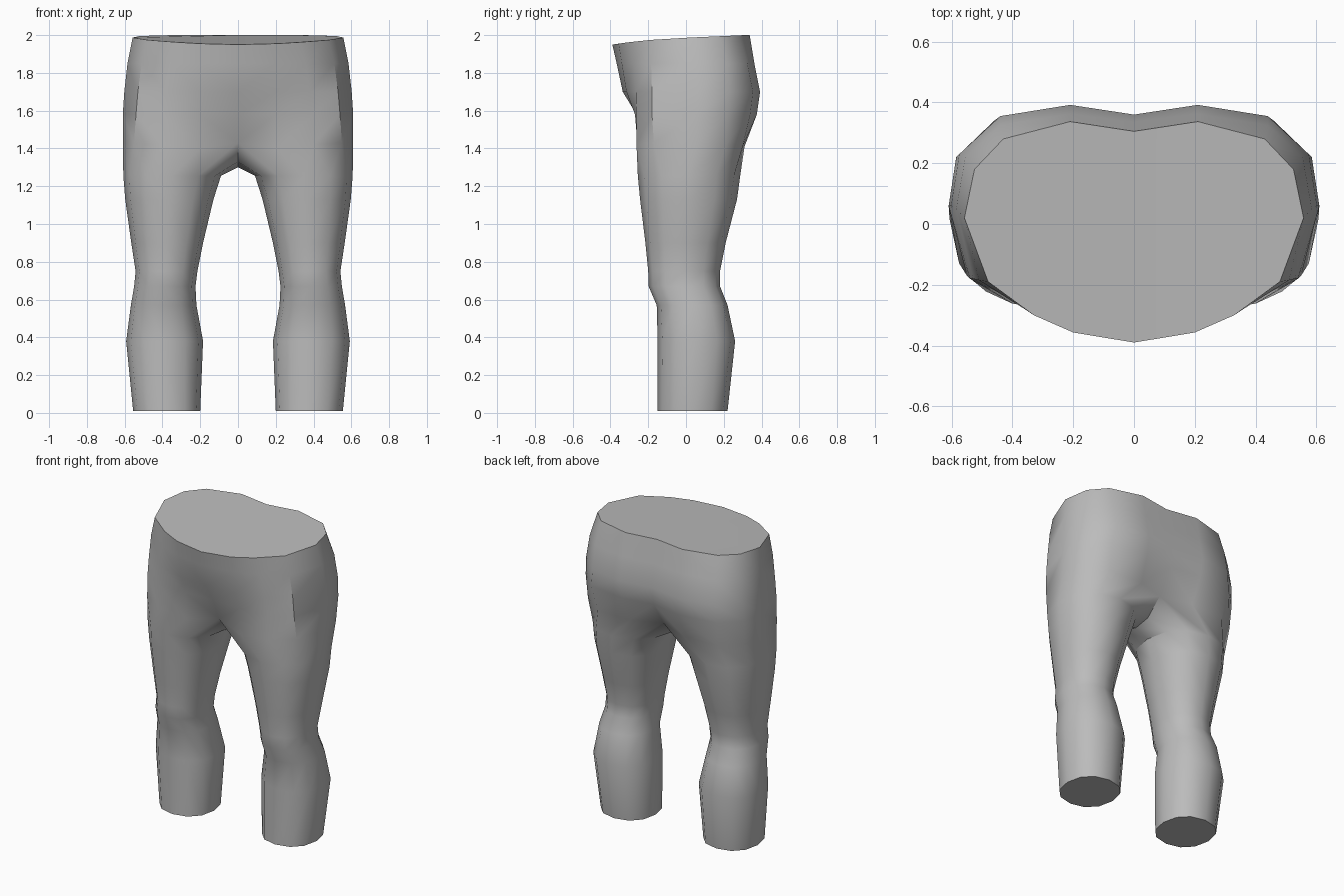
import bpy, bmesh, math

if "Cube" in bpy.data.objects:
    bpy.data.objects.remove(bpy.data.objects["Cube"])

grey = bpy.data.materials.new("grey")
grey.diffuse_color = (0.5, 0.5, 0.5, 1)
grey.use_nodes = True
grey.node_tree.nodes["Principled BSDF"].inputs["Base Color"].default_value = grey.diffuse_color

SEG = 12     # points round a leg; the first 9 carry on up round the hip
HIP = 9


def signed_pow(v, p):
    return math.copysign(abs(v) ** p, v)


def leg_ring(z, x_in, x_out, y_front, y_back, p=0.9):
    """Slightly boxy oval; point 0 is front-inner, 4 outer, 8 back-inner, 10 inner."""
    cx, cy = (x_in + x_out) / 2, (y_front + y_back) / 2
    rx, ry = (x_out - x_in) / 2, (y_back - y_front) / 2
    ring = []
    for i in range(SEG):
        a = math.radians(-120 + 30 * i)
        ring.append((cx + rx * signed_pow(math.cos(a), p),
                     cy + ry * signed_pow(math.sin(a), p), z))
    return ring


# Leg sections: height, inner x, outer x, front y, back y
legs = [
    (0.01, 0.20, 0.555, -0.15, 0.22),
    (0.38, 0.185, 0.592, -0.15, 0.26),
    (0.57, 0.22, 0.567, -0.155, 0.22),
    (0.67, 0.225, 0.55, -0.198, 0.18),
    (0.75, 0.215, 0.542, -0.20, 0.18),
    (0.90, 0.185, 0.565, -0.215, 0.21),
    (1.13, 0.13, 0.597, -0.243, 0.27),
    (1.255, 0.09, 0.607, -0.255, 0.287),
]

# Crotch section: hip points front to back, then the seam under the body
crotch = [(0, -0.20, 1.43), (0.2, -0.255, 1.40), (0.4, -0.262, 1.42),
          (0.55, -0.17, 1.43), (0.61, 0.06, 1.43), (0.575, 0.21, 1.42),
          (0.44, 0.30, 1.41), (0.2, 0.31, 1.41), (0, 0.24, 1.42),
          (0, 0.13, 1.32), (0, 0.02, 1.30), (0, -0.10, 1.33)]

# Half hip sections from front centre to back centre
hips = [
    (1.58, [(0, -0.262), (0.2, -0.27), (0.4, -0.262), (0.54, -0.18), (0.61, 0.06),
            (0.585, 0.22), (0.46, 0.34), (0.21, 0.375), (0, 0.34)]),
    (1.70, [(0, -0.335), (0.2, -0.315), (0.38, -0.265), (0.53, -0.18), (0.602, 0.06),
            (0.575, 0.23), (0.44, 0.355), (0.21, 0.392), (0, 0.36)]),
    (1.85, [(0, -0.367), (0.2, -0.34), (0.36, -0.28), (0.51, -0.185), (0.585, 0.05),
            (0.555, 0.22), (0.44, 0.325), (0.21, 0.362), (0, 0.335)]),
]
waist = [(0, -0.39), (0.2, -0.357), (0.33, -0.30), (0.48, -0.19), (0.558, 0.02),
         (0.525, 0.18), (0.43, 0.28), (0.21, 0.337), (0, 0.305)]

bm = bmesh.new()


def add_ring(points):
    return [bm.verts.new(p) for p in points]


def bridge(low, high, count, closed):
    for i in range(count if closed else count - 1):
        j = (i + 1) % count
        bm.faces.new((low[i], low[j], high[j], high[i]))


# Leg with its flat foot end, up to the crotch
rings = [add_ring(leg_ring(*row)) for row in legs] + [add_ring(crotch)]
bm.faces.new(rings[0][::-1])
for low, high in zip(rings, rings[1:]):
    bridge(low, high, SEG, True)

# Hip, closed by the waist, which rises towards the back
upper = [rings[-1][:HIP]]
upper += [add_ring([(x, y, z) for x, y in pts]) for z, pts in hips]
upper.append(add_ring([(x, y, 1.986 + 0.045 * y - 0.16 * min(0, y + 0.05) ** 2)
                       for x, y in waist]))
for low, high in zip(upper, upper[1:]):
    bridge(low, high, HIP, False)
bm.faces.new(upper[-1])
bmesh.ops.recalc_face_normals(bm, faces=bm.faces)

# Make sure the half shell faces outwards: the foot end must look down
bm.faces.ensure_lookup_table()
if bm.faces[0].normal.z > 0:
    bmesh.ops.reverse_faces(bm, faces=bm.faces)

mesh = bpy.data.meshes.new("trousers")
bm.to_mesh(mesh)
bm.free()
mesh.materials.append(grey)
trousers = bpy.data.objects.new("trousers", mesh)
bpy.context.collection.objects.link(trousers)
bpy.context.view_layer.objects.active = trousers
trousers.select_set(True)

# Other half
mirror = trousers.modifiers.new("other_half", 'MIRROR')
mirror.use_clip = True
mirror.merge_threshold = 0.001
bpy.ops.object.modifier_apply(modifier=mirror.name)
bpy.ops.object.shade_smooth_by_angle(angle=math.radians(40))
